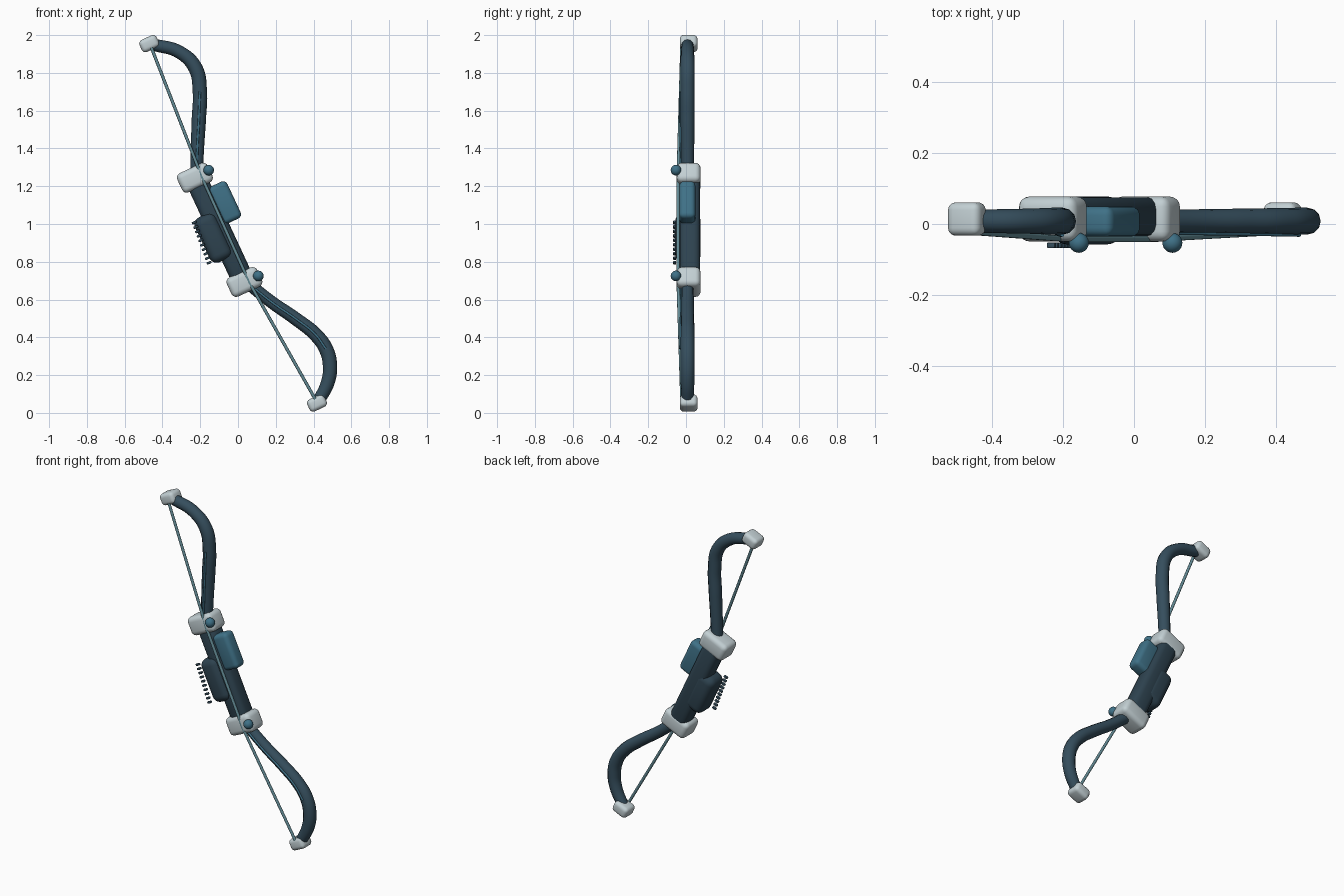
import bpy, math
from mathutils import Vector

if "Cube" in bpy.data.objects:
    bpy.data.objects.remove(bpy.data.objects["Cube"])

TILT = math.radians(-25)  # the whole bow leans to the left


def srgb(h):
    vals = [int(h[i:i + 2], 16) / 255 for i in (0, 2, 4)]
    return [v / 12.92 if v <= 0.04045 else ((v + 0.055) / 1.055) ** 2.4 for v in vals] + [1]


def material(name, hexcol):
    m = bpy.data.materials.new(name)
    m.diffuse_color = srgb(hexcol)
    m.use_nodes = True
    m.node_tree.nodes["Principled BSDF"].inputs["Base Color"].default_value = m.diffuse_color
    return m


NAVY = material("dark navy", "354E5D")
SLATE = material("deep slate", "2E4350")
TEAL = material("teal", "3F7187")
PALE = material("pale grey", "C3D0D4")
CORD = material("grey teal", "648C96")


def finish(ob, name, mat):
    ob.name = name
    ob.data.materials.append(mat)
    return ob


def block(name, loc, size, bevel, mat, segments=4):
    """Tilted box with rounded edges."""
    bpy.ops.mesh.primitive_cube_add(size=1, location=loc, rotation=(0, TILT, 0))
    ob = finish(bpy.context.object, name, mat)
    ob.scale = size
    bpy.ops.object.transform_apply(location=False, rotation=False, scale=True)
    mod = ob.modifiers.new("rounding", 'BEVEL')
    mod.width, mod.segments = bevel, segments
    bpy.ops.object.modifier_apply(modifier=mod.name)
    bpy.ops.object.shade_smooth_by_angle(angle=math.radians(40))
    return ob


def tube(name, pts, radius, mat, smooth=True):
    """Round tube along points (x, y, z, relative thickness)."""
    cu = bpy.data.curves.new(name, 'CURVE')
    cu.dimensions = '3D'
    cu.bevel_depth, cu.bevel_resolution = radius, 4
    cu.use_fill_caps = True
    if smooth:
        sp = cu.splines.new('BEZIER')
        sp.bezier_points.add(len(pts) - 1)
        sp.resolution_u = 8
        for bp, p in zip(sp.bezier_points, pts):
            bp.co, bp.radius = p[:3], p[3]
            bp.handle_left_type = bp.handle_right_type = 'AUTO'
    else:
        sp = cu.splines.new('POLY')
        sp.points.add(len(pts) - 1)
        for bp, p in zip(sp.points, pts):
            bp.co, bp.radius = (*p[:3], 1), p[3]
    ob = bpy.data.objects.new(name, cu)
    bpy.context.collection.objects.link(ob)
    bpy.ops.object.select_all(action='DESELECT')
    ob.select_set(True)
    bpy.context.view_layer.objects.active = ob
    bpy.ops.object.convert(target='MESH')
    ob = finish(bpy.context.object, name, mat)
    bpy.ops.object.shade_smooth_by_angle(angle=math.radians(40))
    return ob


# Limbs: (x, z, thickness) from the tip to the clamp
UPPER = [(-0.45, 1.95, 0.85), (-0.31, 1.91, 0.92), (-0.225, 1.825, 1), (-0.202, 1.70, 1),
         (-0.207, 1.56, 1), (-0.215, 1.40, 0.93), (-0.22, 1.26, 0.88)]
LOWER = [(0.425, 0.06, 0.85), (0.475, 0.16, 0.95), (0.487, 0.25, 1), (0.465, 0.34, 1),
         (0.41, 0.415, 0.97), (0.31, 0.495, 0.93), (0.18, 0.585, 0.88), (0.06, 0.68, 0.85)]

for side, path in (("upper", UPPER), ("lower", LOWER)):
    tube(side + "_limb", [(x, 0.008, z, t) for x, z, t in path], 0.038, NAVY)
    # Thin strip along the front of the limb
    strip = [(x, 0.008 - 0.038 * t, z, 1) for x, z, t in path[3:]]
    tube(side + "_limb_strip", strip, 0.006, TEAL)

# Pale tip caps and clamps, with a round knob on each clamp
for side, tip, clamp, knob in (
        ("upper", (-0.47, 1.955), (-0.228, 1.245), (-0.155, 1.285)),
        ("lower", (0.418, 0.052), (0.034, 0.693), (0.108, 0.725))):
    block(side + "_tip_cap", (tip[0], 0.014, tip[1]), (0.10, 0.094, 0.07), 0.022, PALE)
    block(side + "_clamp", (clamp[0], 0.014, clamp[1]), (0.178, 0.126, 0.112), 0.028, PALE)
    bpy.ops.mesh.primitive_uv_sphere_add(segments=24, ring_count=14, radius=0.028,
                                         location=(knob[0], -0.053, knob[1]))
    finish(bpy.context.object, side + "_knob", TEAL)
    bpy.ops.object.shade_smooth()

# Central riser, hand grip and sight block
block("riser", (-0.097, 0.02, 0.969), (0.118, 0.11, 0.60), 0.034, SLATE, 3)
block("grip", (-0.132, 0.01, 0.926), (0.125, 0.135, 0.262), 0.042, SLATE, 5)
block("sight_block", (-0.07, 0.007, 1.114), (0.108, 0.085, 0.215), 0.025, TEAL)

# Bowstring running over the riser
tube("bowstring", [(-0.463, -0.022, 1.945, 1), (-0.19, -0.042, 1.245, 1),
                   (0.06, -0.042, 0.69, 1), (0.416, -0.022, 0.06, 1)], 0.0085, CORD, False)

# Row of small studs beside the grip
start, end = Vector((-0.232, -0.06, 1.008)), Vector((-0.153, -0.06, 0.795))
for i in range(10):
    block("grip_stud_%d" % (i + 1), start.lerp(end, i / 9), (0.026, 0.016, 0.013), 0.004, NAVY, 2)
